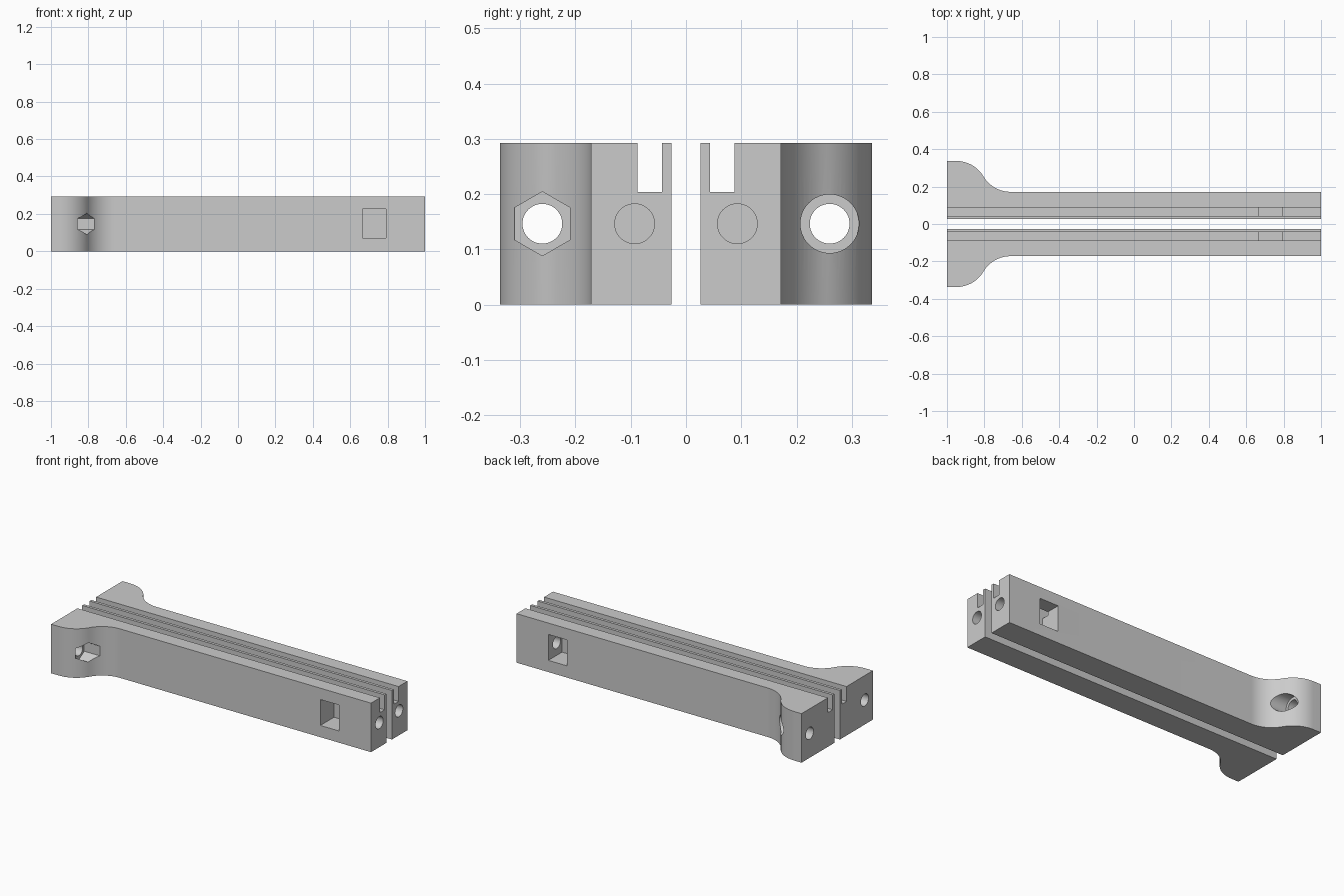
import bpy, bmesh, math
from mathutils import Matrix, Vector

cube = bpy.data.objects.get("Cube")
if cube:
    bpy.data.objects.remove(cube, do_unlink=True)

grey = bpy.data.materials.new("light_grey")
grey.use_nodes = True
colour = (0.6, 0.6, 0.6, 1)
grey.diffuse_color = colour
grey.node_tree.nodes["Principled BSDF"].inputs["Base Color"].default_value = colour

HEIGHT = 0.293
MID = HEIGHT / 2
INNER, OUTER, FLANGE = 0.026, 0.172, 0.337   # distances from the centre plane
BOLT_Y, ROD_Y, HOLE_R = 0.26, 0.093, 0.036


def finish(bm, name):
    bmesh.ops.recalc_face_normals(bm, faces=bm.faces)
    mesh = bpy.data.meshes.new(name)
    bm.to_mesh(mesh)
    bm.free()
    mesh.materials.append(grey)
    obj = bpy.data.objects.new(name, mesh)
    bpy.context.collection.objects.link(obj)
    return obj


def box(name, low, high):
    bm = bmesh.new()
    low, high = Vector(low), Vector(high)
    bmesh.ops.create_cube(bm, size=1)
    bmesh.ops.scale(bm, vec=high - low, verts=bm.verts)
    bmesh.ops.translate(bm, vec=(low + high) / 2, verts=bm.verts)
    return finish(bm, name)


def bore(name, x0, x1, y, radius, sides=48):
    # Prism along x; a corner points straight up
    bm = bmesh.new()
    place = Matrix.Translation(((x0 + x1) / 2, y, MID)) @ Matrix.Rotation(math.pi / 2, 4, "Y")
    bmesh.ops.create_cone(bm, cap_ends=True, segments=sides, radius1=radius,
                          radius2=radius, depth=abs(x1 - x0), matrix=place)
    # Turn the prism so that its highest point is a corner
    top = max(v.co.z for v in bm.verts)
    if top < MID + radius - 1e-4:
        bmesh.ops.rotate(bm, verts=bm.verts, cent=(0, y, MID),
                         matrix=Matrix.Rotation(math.pi / sides, 3, "X"))
    return finish(bm, name)


def outline():
    # Plan of one jaw: straight bar blending into the flange by two equal arcs
    start, end = -0.95, -0.66
    dx, dy = end - start, FLANGE - OUTER
    sweep = 2 * math.atan(dy / dx)
    r = dx / (2 * math.sin(sweep))
    steps = 16
    pts = [(-1, INNER), (1, INNER), (1, OUTER)]
    for i in range(steps + 1):
        a = sweep * i / steps
        pts.append((end - r * math.sin(a), OUTER + r * (1 - math.cos(a))))
    for i in range(steps - 1, -1, -1):
        a = sweep * i / steps
        pts.append((start + r * math.sin(a), FLANGE - r * (1 - math.cos(a))))
    return pts + [(-1, FLANGE)]


def cut(target, cutter):
    cutter.hide_render = True
    mod = target.modifiers.new("cut", "BOOLEAN")
    mod.operation = "DIFFERENCE"
    mod.solver = "EXACT"
    mod.object = cutter
    bpy.context.view_layer.objects.active = target
    bpy.ops.object.modifier_apply(modifier=mod.name)
    bpy.data.objects.remove(cutter, do_unlink=True)


def jaw(name, side, recess_radius, recess_sides):
    # Extruded body
    bm = bmesh.new()
    face = bm.faces.new([bm.verts.new((x, side * y, 0)) for x, y in outline()])
    top = bmesh.ops.extrude_face_region(bm, geom=[face])["geom"]
    bmesh.ops.translate(bm, vec=(0, 0, HEIGHT),
                        verts=[g for g in top if isinstance(g, bmesh.types.BMVert)])
    body = finish(bm, name)

    def side_box(label, x0, x1, y0, y1, z0, z1):
        ys = sorted((side * y0, side * y1))
        return box(label, (x0, ys[0], z0), (x1, ys[1], z1))

    # Long slot, nut pocket, rod hole, bolt hole and bolt recess
    cut(body, side_box("slot", -1.1, 1.1, 0.043, 0.088, 0.204, 0.4))
    cut(body, side_box("pocket", 0.665, 0.79, 0.043, 0.4, 0.07, 0.225))
    cut(body, bore("rod_hole", 0.72, 1.1, side * ROD_Y, HOLE_R))
    cut(body, bore("bolt_hole", -1.1, -0.6, side * BOLT_Y, HOLE_R))
    cut(body, bore("recess", -0.87, -0.6, side * BOLT_Y, recess_radius, recess_sides))

    bpy.ops.object.select_all(action="DESELECT")
    body.select_set(True)
    bpy.context.view_layer.objects.active = body
    bpy.ops.object.shade_smooth_by_angle(angle=math.radians(25))


jaw("front_jaw", -1, 0.058, 6)
jaw("back_jaw", 1, 0.053, 48)
